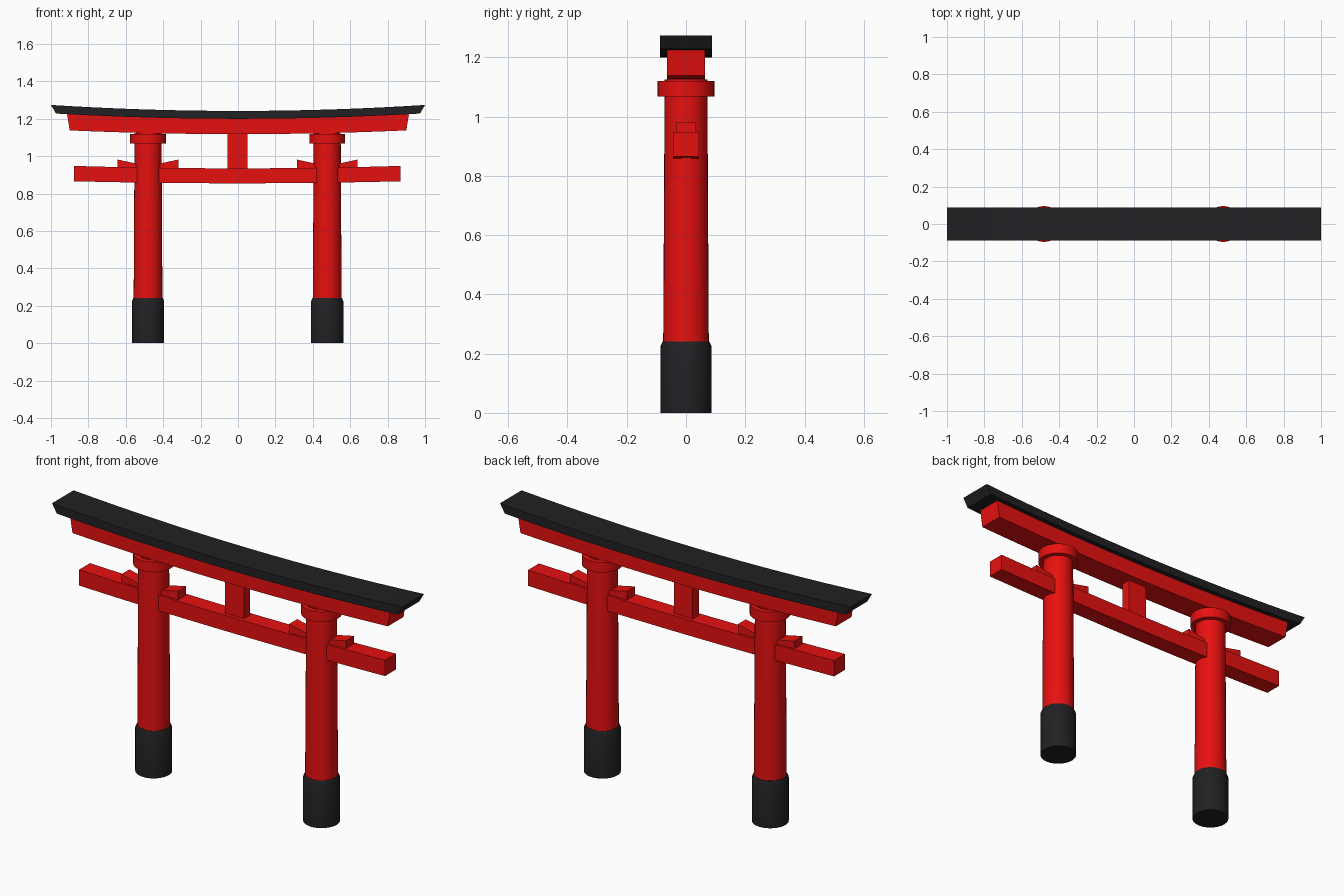
import bpy, bmesh, math

if "Cube" in bpy.data.objects:
    bpy.data.objects.remove(bpy.data.objects["Cube"])


def material(name, color):
    m = bpy.data.materials.new(name)
    m.diffuse_color = color
    m.use_nodes = True
    m.node_tree.nodes["Principled BSDF"].inputs["Base Color"].default_value = m.diffuse_color
    return m


RED = material("red_paint", (0.8, 0.005, 0.005, 1))
BLACK = material("black_paint", (0.015, 0.015, 0.017, 1))


def finish(name, bm, mat, smooth=False):
    bmesh.ops.recalc_face_normals(bm, faces=bm.faces[:])
    mesh = bpy.data.meshes.new(name)
    bm.to_mesh(mesh)
    bm.free()
    ob = bpy.data.objects.new(name, mesh)
    bpy.context.collection.objects.link(ob)
    mesh.materials.append(mat)
    if smooth:
        bpy.ops.object.select_all(action='DESELECT')
        bpy.context.view_layer.objects.active = ob
        ob.select_set(True)
        bpy.ops.object.shade_smooth_by_angle(angle=math.radians(30))
    return ob


def lathe(name, x, profile, mat, sides=32):
    """Closed round part from (radius, z) points, bottom to top."""
    bm = bmesh.new()
    rings = [[bm.verts.new((x + r * math.cos(2 * math.pi * i / sides),
                            r * math.sin(2 * math.pi * i / sides), z))
              for i in range(sides)] for r, z in profile]
    for a, b in zip(rings, rings[1:]):
        for i in range(sides):
            j = (i + 1) % sides
            bm.faces.new((a[i], a[j], b[j], b[i]))
    bm.faces.new(rings[0])
    bm.faces.new(rings[-1])
    return finish(name, bm, mat, True)


def beam(name, half_y, bottom, top, mat, cx=0.0, segs=16):
    """Upward-bowed beam; bottom and top are (half length, middle z, end z)."""
    bm = bmesh.new()
    rings = []
    for i in range(segs + 1):
        t = 2 * i / segs - 1
        (bl, bz, be), (tl, tz, te) = bottom, top
        zb, zt = bz + (be - bz) * t * t, tz + (te - tz) * t * t
        rings.append([bm.verts.new(p) for p in (
            (cx + bl * t, -half_y, zb), (cx + bl * t, half_y, zb),
            (cx + tl * t, half_y, zt), (cx + tl * t, -half_y, zt))])
    for a, b in zip(rings, rings[1:]):
        for i in range(4):
            j = (i + 1) % 4
            bm.faces.new((a[i], a[j], b[j], b[i]))
    bm.faces.new(rings[0])
    bm.faces.new(rings[-1])
    return finish(name, bm, mat)


def slab(name, outline, half_y, mat):
    """Flat (x, z) outline extruded through y."""
    bm = bmesh.new()
    face = bm.faces.new([bm.verts.new((x, -half_y, z)) for x, z in outline])
    ext = bmesh.ops.extrude_face_region(bm, geom=[face])
    verts = [v for v in ext["geom"] if isinstance(v, bmesh.types.BMVert)]
    bmesh.ops.translate(bm, verts=verts, vec=(0, 2 * half_y, 0))
    return finish(name, bm, mat)


# Curved roof beam and the red lintel under it
beam("top_roof_beam", 0.0875, (0.973, 1.2, 1.228), (1.0, 1.242, 1.274), BLACK)
beam("upper_lintel", 0.064, (0.9, 1.118, 1.138), (0.914, 1.2, 1.225), RED)

# Lower tie beam and the short post in the middle
beam("tie_beam", 0.044, (0.873, 0.855, 0.866), (0.873, 0.935, 0.948), RED, cx=-0.003)
slab("centre_post", [(-0.056, 0.92), (0.052, 0.92), (0.052, 1.13), (-0.056, 1.13)],
     0.025, RED)

# Pillars with black feet, collars and wedges
for side, px in (("left", -0.481), ("right", 0.477)):
    lathe(side + "_foot", px,
          [(0.0865, 0), (0.0865, 0.224), (0.079, 0.241)], BLACK)
    lathe(side + "_pillar", px, [(0.077, 0.23), (0.072, 1.125)], RED)
    lathe(side + "_collar", px, [(0.096, 1.068), (0.096, 1.12)], RED)
    for label, d in (("west", -1), ("east", 1)):
        slab(f"{side}_{label}_wedge",
             [(px + d * 0.06, 0.925), (px + d * 0.162, 0.925),
              (px + d * 0.162, 0.982), (px + d * 0.06, 0.96)], 0.033, RED)
